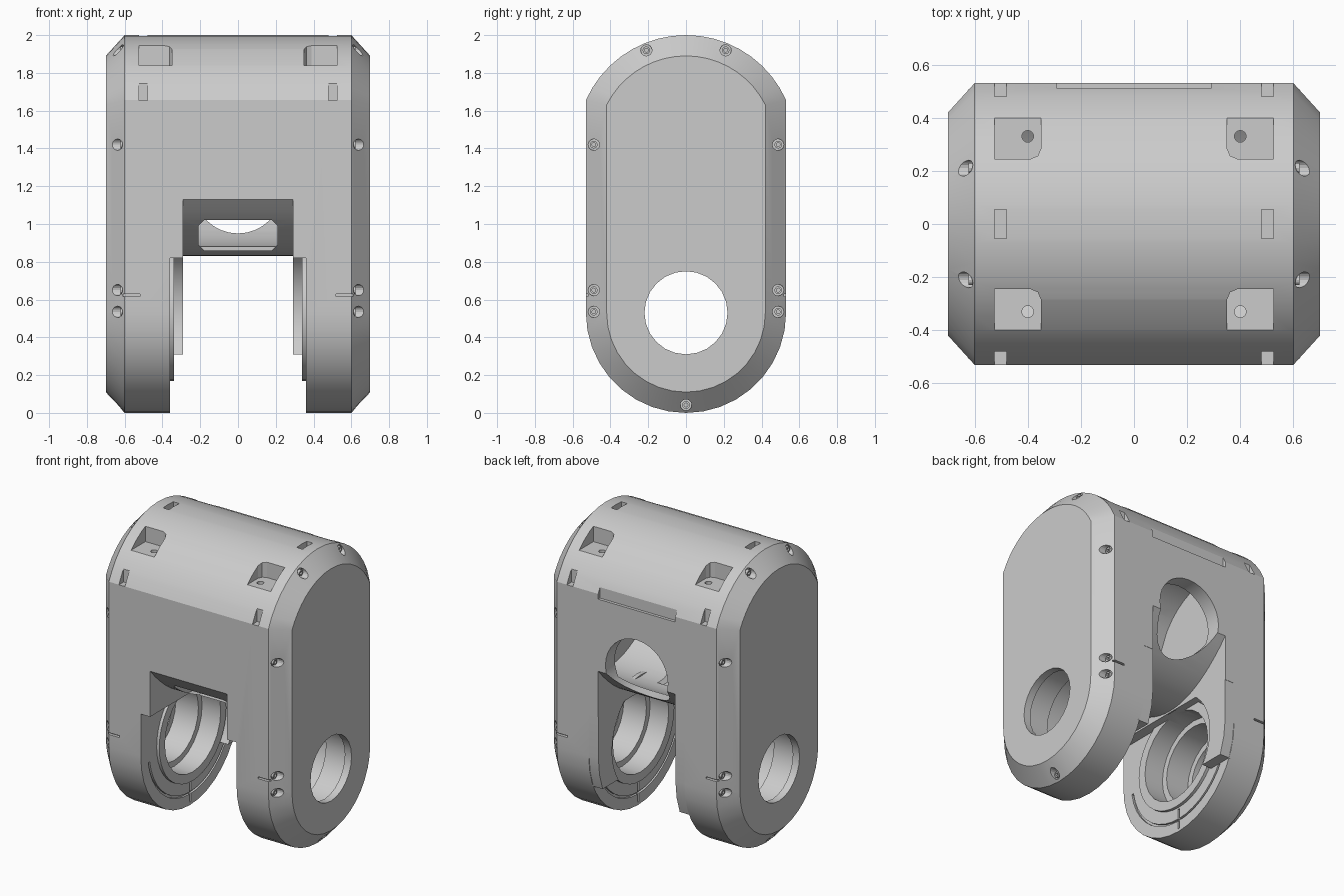
import bpy, bmesh, math
from math import sin, cos, pi, sqrt

if "Cube" in bpy.data.objects:
    bpy.data.objects.remove(bpy.data.objects["Cube"])

grey = bpy.data.materials.new("light_grey")
grey.use_nodes = True
grey.diffuse_color = (0.6, 0.6, 0.6, 1)
grey.node_tree.nodes["Principled BSDF"].inputs["Base Color"].default_value = (0.6, 0.6, 0.6, 1)

PLACE = {"x": lambda u, v, w: (w, u, v),
         "y": lambda u, v, w: (u, w, v),
         "z": lambda u, v, w: (u, v, w)}
AXLE = 0.53          # height of the leg axle and half depth of the body
TOP_C, TOP_R = 1.42, 0.58


def loft(bm, rings, axis="x"):
    """Closed solid through (points, offset) rings."""
    rows = [[bm.verts.new(PLACE[axis](u, v, w)) for u, v in pts] for pts, w in rings]
    n = len(rows[0])
    for a, b in zip(rows, rows[1:]):
        for i in range(n):
            j = (i + 1) % n
            bm.faces.new((a[i], a[j], b[j], b[i]))
    bm.faces.new(rows[0])
    bm.faces.new(rows[-1])


def prism(bm, pts, a, b, axis="x"):
    loft(bm, [(pts, a), (pts, b)], axis)


def box(bm, x0, x1, y0, y1, z0, z1):
    prism(bm, [(x0, y0), (x1, y0), (x1, y1), (x0, y1)], z0, z1, "z")


def circle(cu, cv, r, n=24):
    return [(cu + r * cos(2 * pi * i / n), cv + r * sin(2 * pi * i / n)) for i in range(n)]


def capsule(inset, n=18):
    """Body side outline: round foot, straight sides, flatter dome."""
    r, t = AXLE - inset, TOP_R - inset
    a = math.acos(r / t)
    foot = [(r * cos(pi + pi * i / n), AXLE + r * sin(pi + pi * i / n)) for i in range(n + 1)]
    dome = []
    for i in range(n + 1):
        ang = a + (pi - 2 * a) * i / n
        dome.append((t * cos(ang), TOP_C + t * sin(ang)))
    return foot + dome


def saddle(y):
    return 0.83 + 0.3 * (y / 0.53) ** 2


def make(name, build):
    bm = bmesh.new()
    build(bm)
    bmesh.ops.recalc_face_normals(bm, faces=bm.faces)
    me = bpy.data.meshes.new(name)
    bm.to_mesh(me)
    bm.free()
    ob = bpy.data.objects.new(name, me)
    me.materials.append(grey)
    bpy.context.collection.objects.link(ob)
    return ob


def select(ob):
    bpy.ops.object.select_all(action="DESELECT")
    ob.select_set(True)
    bpy.context.view_layer.objects.active = ob


def cut(ob, build):
    tool = make("cutter", build)
    mod = ob.modifiers.new("cut", "BOOLEAN")
    mod.operation, mod.solver, mod.object = "DIFFERENCE", "EXACT", tool
    select(ob)
    bpy.ops.object.modifier_apply(modifier=mod.name)
    bpy.data.objects.remove(tool)


def smooth(ob):
    select(ob)
    bpy.ops.object.shade_smooth_by_angle(angle=math.radians(20))


SIDES = (-1, 1)
BOTH = [(sx, sy) for sx in SIDES for sy in SIDES]

# Body with chamfered ends
body = make("body_shell", lambda bm: loft(bm, [
    (capsule(0.11), -0.7), (capsule(0), -0.6), (capsule(0), 0.6), (capsule(0.11), 0.7)]))


# Hollow upper chamber above the curved saddle
def chamber(bm):
    ys = [-0.43 + 0.86 * i / 16 for i in range(17)]
    dome = [(y, TOP_C + sqrt(0.45 ** 2 - y * y)) for y in reversed(ys)]
    prism(bm, [(y, saddle(y) + 0.05) for y in ys] + dome, -0.58, 0.58)


# Slot between the legs, roofed by the saddle
def leg_slot(bm):
    ys = [-0.53 + 1.06 * i / 20 for i in range(21)]
    roof = [(-0.6, 1.13)] + [(y, saddle(y)) for y in ys] + [(0.6, 1.13)]
    prism(bm, roof + [(0.6, -0.1), (-0.6, -0.1)], -0.29, 0.29)


def leg_gap(bm):
    box(bm, -0.36, 0.36, -0.7, 0.7, -0.1, 0.82)


# Round rear port and front window
def rear_port(bm):
    prism(bm, circle(0, 1.185, 0.235, 32), 0.25, 0.7, "y")


def front_window(bm):
    w, lo, hi, c = 0.21, 0.86, 1.02, 0.03
    prism(bm, [(-w, lo + c), (c - w, lo), (w - c, lo), (w, lo + c),
               (w, hi - c), (w - c, hi), (c - w, hi), (-w, hi - c)], -0.5, 0.02, "y")


# Stepped axle bores
def bores(bm):
    for s in SIDES:
        loft(bm, [(circle(0, AXLE, r), s * x) for r, x in
                  ((0.3, 0.3), (0.3, 0.48), (0.26, 0.48), (0.26, 0.65), (0.22, 0.65), (0.22, 0.8))])


# Annular groove and radial notches on the inner leg faces
def grooves(bm):
    for s in SIDES:
        a, b = sorted((s * 0.3, s * 0.375))
        inner, outer = circle(0, AXLE, 0.44, 40), circle(0, AXLE, 0.455, 40)
        start, stop = 21, 40
        prism(bm, inner[start:stop] + outer[start:stop][::-1], a, b)


def notches(bm):
    for s in SIDES:
        a, b = sorted((s * 0.3, s * 0.375))
        box(bm, a, b, -0.008, 0.008, 0.02, 0.16)


# Dome pockets, latch slots, rear recess and side slits
def pockets(bm):
    for sx, sy in BOTH:
        pts = [(0.525, 0.245), (0.525, 0.41), (0.35, 0.41), (0.35, 0.285), (0.362, 0.257), (0.39, 0.245)]
        prism(bm, [(sx * x, sy * y) for x, y in pts], 1.84, 2.1, "z")


def pocket_holes(bm):
    for sx, sy in BOTH:
        prism(bm, circle(sx * 0.4, sy * 0.33, 0.022, 16), 1.6, 1.9, "z")


def small_slots(bm):
    for sx in SIDES:
        a, b = sorted((sx * 0.48, sx * 0.525))
        box(bm, a, b, -0.055, 0.055, 1.94, 2.1)
        c, d = sorted((sx * 0.52, sx * 0.61))
        for sy in SIDES:
            e, f = sorted((sy * 0.48, sy * 0.7))
            box(bm, a, b, e, f, 1.655, 1.75)
            g, h = sorted((sy * 0.51, sy * 0.7))
            box(bm, c, d, g, h, 0.617, 0.63)
    box(bm, -0.29, 0.29, 0.51, 0.7, 1.62, 1.8)


# Screw wells in the chamfers
SCREWS = [(0, 0.042)] + [(s * y, z) for s in SIDES for y, z in
                         ((0.21, 1.92), (0.488, 1.42), (0.488, 0.65), (0.488, 0.535))]


def wells(bm):
    for s in SIDES:
        for y, z in SCREWS:
            prism(bm, circle(y, z, 0.03, 16), s * 0.605, s * 0.8)


for step in (chamber, leg_slot, leg_gap, rear_port, front_window, bores, grooves, notches,
             pockets, pocket_holes, small_slots, wells):
    cut(body, step)
smooth(body)

# Bearing collars, rear arms and screws on each leg
for s, label in ((1, "left"), (-1, "right")):
    def collar(bm):
        prism(bm, circle(0, AXLE, 0.36, 40), s * 0.34, s * 0.37)
    ring = make(label + "_bearing_collar", collar)
    cut(ring, lambda bm: prism(bm, circle(0, AXLE, 0.3), s * 0.2, s * 0.5))
    smooth(ring)

    def arm(bm):
        curve = [(0.38 * cos(t), AXLE + 0.38 * sin(t)) for t in
                 [-0.617 + 1.517 * i / 14 for i in range(15)]]
        prism(bm, curve + [(0.236, 0.84), (0.528, 0.84), (0.528, 0.54), (0.515, 0.42), (0.481, 0.31)],
              s * 0.29, s * 0.37)
    smooth(make(label + "_rear_arm", arm))

    def heads(bm):
        for y, z in SCREWS:
            loft(bm, [(circle(y, z, r, 12), s * x) for r, x in
                      ((0.02, 0.6), (0.02, 0.622), (0.01, 0.622), (0.01, 0.61))])
    smooth(make(label + "_screws", heads))
